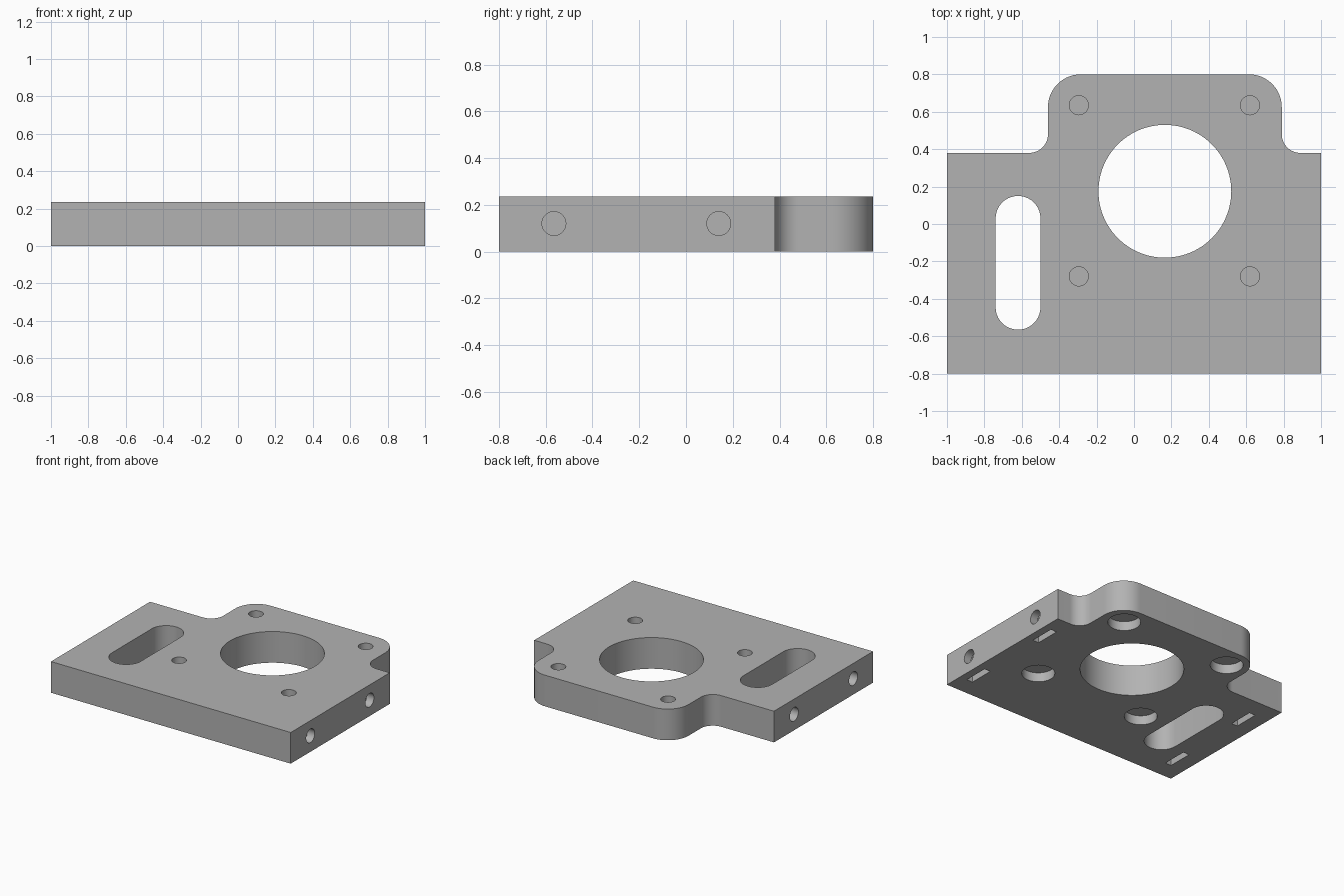
import bpy, bmesh
from math import sin, cos, pi, radians

cube = bpy.data.objects.get("Cube")
if cube:
    bpy.data.objects.remove(cube, do_unlink=True)

HEIGHT = 0.235

grey = bpy.data.materials.new("plain grey")
grey.use_nodes = True
colour = (0.45, 0.45, 0.45, 1)
grey.diffuse_color = colour
grey.node_tree.nodes["Principled BSDF"].inputs["Base Color"].default_value = colour


def arc(cx, cy, r, start, end, steps=20):
    """Points on an arc, angles in degrees."""
    angles = [radians(start + (end - start) * i / steps) for i in range(steps + 1)]
    return [(cx + r * cos(a), cy + r * sin(a)) for a in angles]


def prism(name, outline, low, high):
    """Extrude a flat outline between two heights."""
    bm = bmesh.new()
    face = bm.faces.new([bm.verts.new((x, y, low)) for x, y in outline])
    ext = bmesh.ops.extrude_face_region(bm, geom=[face])
    tops = [v for v in ext["geom"] if isinstance(v, bmesh.types.BMVert)]
    bmesh.ops.translate(bm, verts=tops, vec=(0, 0, high - low))
    bmesh.ops.recalc_face_normals(bm, faces=bm.faces)
    mesh = bpy.data.meshes.new(name)
    bm.to_mesh(mesh)
    bm.free()
    obj = bpy.data.objects.new(name, mesh)
    bpy.context.collection.objects.link(obj)
    return obj


def circle(x, y, r, steps=48):
    return arc(x, y, r, 0, 360, steps)[:-1]


def box(x, y, w, d):
    return [(x + i * w / 2, y + j * d / 2) for i, j in ((-1, -1), (1, -1), (1, 1), (-1, 1))]


# Plate with a raised rear tab, rounded outside and filleted inside
left, right, shoulder, back, R, F = 0.79, -0.46, 0.38, 0.8, 0.175, 0.1
outline = [(-1, -back), (1, -back), (1, shoulder)]
outline += arc(left + F, shoulder + F, F, 270, 180)
outline += arc(left - R, back - R, R, 0, 90)
outline += arc(right + R, back - R, R, 90, 180)
outline += arc(right - F, shoulder + F, F, 0, -90)
outline += [(-1, shoulder)]
plate = prism("mounting_plate", outline, 0, HEIGHT)
plate.data.materials.append(grey)

# Large bore and adjusting slot, both right through
cutters = [
    prism("bore_cutter", circle(0.165, 0.175, 0.355, 96), -0.1, 0.4),
    prism("slot_cutter", arc(-0.62, 0.03, 0.12, 0, 180) + arc(-0.62, -0.445, 0.12, 180, 360), -0.1, 0.4),
]

# Screw holes from above, wider recesses from below, thin web between
for x in (-0.295, 0.62):
    for y in (-0.28, 0.635):
        cutters.append(prism("screw_cutter", circle(x, y, 0.051), 0.085, 0.4))
        cutters.append(prism("recess_cutter", circle(x, y, 0.113), -0.1, 0.07))

# Side screw holes, each meeting a nut slot open underneath
for side, nut_x in ((1, 0.915), (-1, -0.86)):
    for y in (-0.565, 0.14):
        hole = prism("side_hole_cutter", circle(0, 0, 0.051), -0.25, 0.25)
        hole.rotation_euler.y = pi / 2
        hole.location = (side * 1.02, y, 0.12)
        cutters.append(hole)
        cutters.append(prism("nut_slot_cutter", box(nut_x, y, 0.05, 0.19), -0.1, 0.215))

bpy.ops.object.select_all(action="DESELECT")
plate.select_set(True)
bpy.context.view_layer.objects.active = plate
for cutter in cutters:
    cutter.hide_render = True
    mod = plate.modifiers.new("cut", "BOOLEAN")
    mod.operation = "DIFFERENCE"
    mod.solver = "EXACT"
    mod.object = cutter
    bpy.ops.object.modifier_apply(modifier=mod.name)
    bpy.data.objects.remove(cutter, do_unlink=True)

bpy.ops.object.shade_smooth_by_angle(angle=radians(30))
